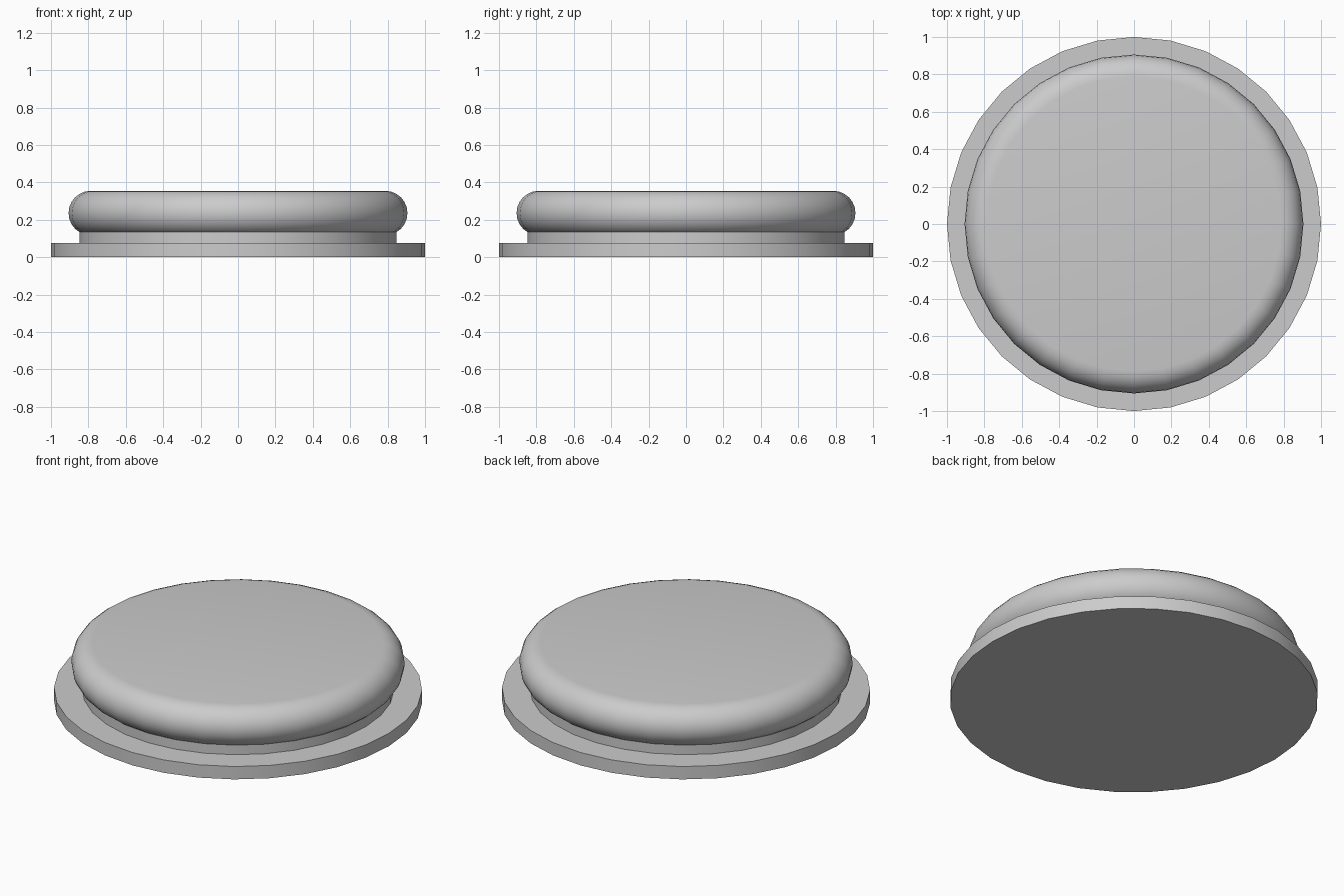
import bpy, bmesh
from math import sin, cos, pi, radians

if "Cube" in bpy.data.objects:
    bpy.data.objects.remove(bpy.data.objects["Cube"])

SIDES = 32


def lathe(name, profile):
    """Revolve (radius, z) points about z and cap both ends."""
    bm = bmesh.new()
    rings = [[bm.verts.new((r * cos(2 * pi * i / SIDES), r * sin(2 * pi * i / SIDES), z))
              for i in range(SIDES)] for r, z in profile]
    for low, high in zip(rings, rings[1:]):
        for i in range(SIDES):
            j = (i + 1) % SIDES
            bm.faces.new((low[i], low[j], high[j], high[i]))
    bm.faces.new(rings[0][::-1])
    bm.faces.new(rings[-1])
    mesh = bpy.data.meshes.new(name)
    bm.to_mesh(mesh)
    bm.free()
    obj = bpy.data.objects.new(name, mesh)
    bpy.context.collection.objects.link(obj)
    bpy.ops.object.select_all(action='DESELECT')
    obj.select_set(True)
    bpy.context.view_layer.objects.active = obj
    bpy.ops.object.shade_smooth_by_angle(angle=radians(30))
    return obj


# Flat base plate
lathe("base_plate", [(1.0, 0.0), (1.0, 0.077)])

# Narrow recessed neck
lathe("neck", [(0.848, 0.077), (0.848, 0.14)])

# Button cap with a fully rounded rim
R, STEPS = 0.119, 12
arc = [-pi / 2 + pi * k / STEPS for k in range(STEPS + 1)]
lathe("button_cap", [(0.787 + R * cos(a), 0.236 + R * sin(a)) for a in arc])
